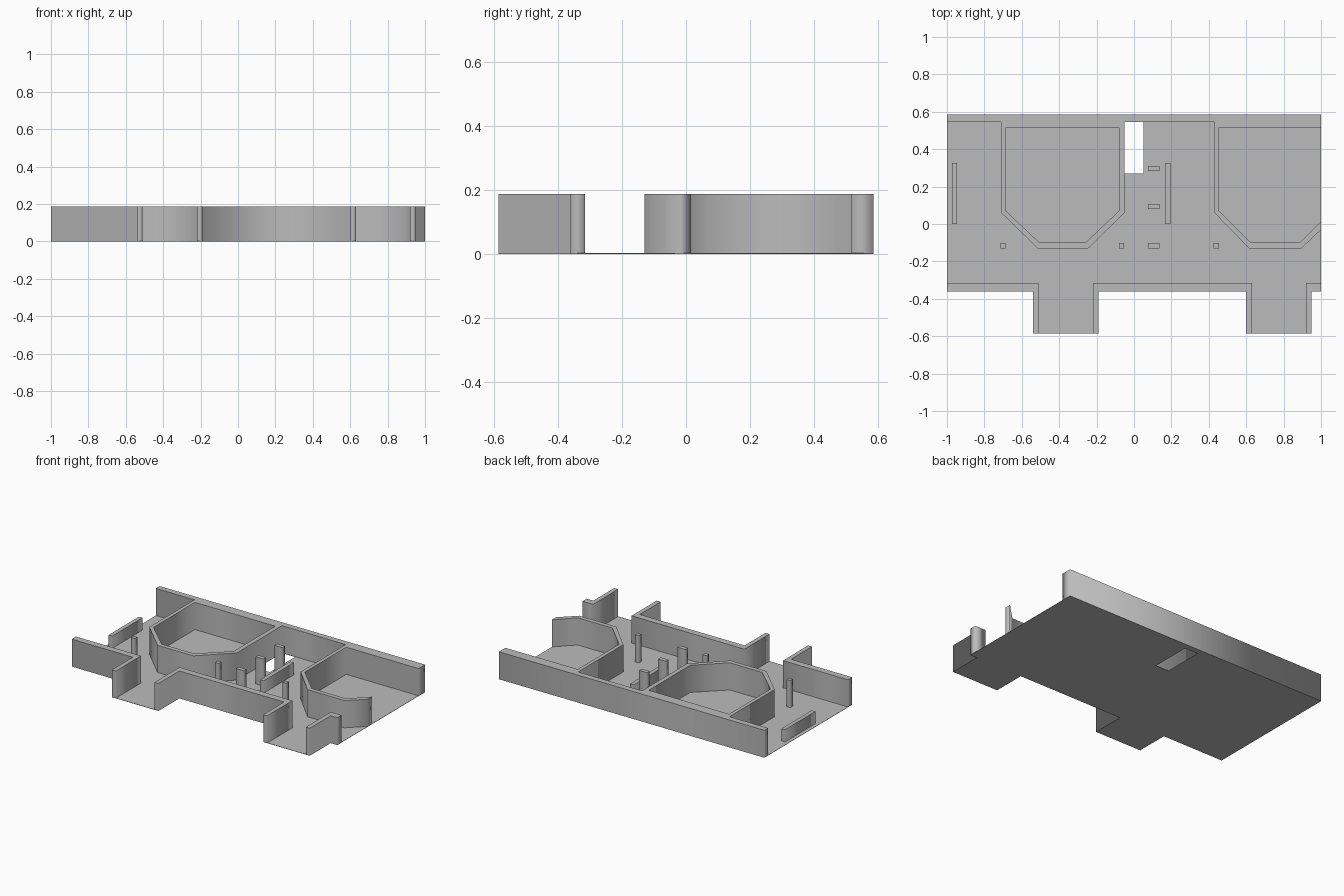
import bpy

cube = bpy.data.objects.get("Cube")
if cube:
    bpy.data.objects.remove(cube, do_unlink=True)

FLOOR = 0.002
TOP = 0.187
LOW = 0.085

grey = bpy.data.materials.new("plain grey")
grey.use_nodes = True
colour = (0.5, 0.5, 0.5, 1)
grey.diffuse_color = colour
grey.node_tree.nodes["Principled BSDF"].inputs["Base Color"].default_value = colour


def slab(name, loops, z0, z1):
    """Extrude flat outlines between two heights; inner loops become holes."""
    curve = bpy.data.curves.new(name, "CURVE")
    curve.dimensions = "2D"
    curve.fill_mode = "BOTH"
    curve.extrude = (z1 - z0) / 2
    for loop in loops:
        spline = curve.splines.new("POLY")
        spline.points.add(len(loop) - 1)
        for point, (x, y) in zip(spline.points, loop):
            point.co = (x, y, 0, 1)
        spline.use_cyclic_u = True
    obj = bpy.data.objects.new(name, curve)
    obj.location.z = (z0 + z1) / 2
    bpy.context.collection.objects.link(obj)
    bpy.ops.object.select_all(action="DESELECT")
    obj.select_set(True)
    bpy.context.view_layer.objects.active = obj
    bpy.ops.object.convert(target="MESH")
    obj = bpy.context.object
    obj.data.materials.clear()
    obj.data.materials.append(grey)
    return obj


def rect(x0, x1, y0, y1):
    return [(x0, y0), (x1, y0), (x1, y1), (x0, y1)]


# Key lines of the plan
back, back_in, room_back = 0.585, 0.545, 0.515
front, front_in, porch = -0.36, -0.315, -0.585
a0, a1 = -0.54, -0.19        # first porch
b0, b1 = 0.60, 0.95          # second porch
t = 0.03                     # porch wall thickness

# Floor with two porches and a shaft opening
floor_outline = [
    (-1, back), (-1, front), (a0, front), (a0, porch), (a1, porch), (a1, front),
    (b0, front), (b0, porch), (b1, porch), (b1, front), (1, front), (1, back)]
slab("floor", [floor_outline, rect(-0.05, 0.05, 0.27, back_in)], 0, FLOOR)

# Back wall joined to the two chamfered rooms; the second is open at the side
rooms = [
    (-1, back), (-1, back_in),
    (-0.71, back_in), (-0.71, 0.06), (-0.515, -0.13),
    (-0.245, -0.13), (-0.05, 0.06), (-0.05, back_in),
    (0.43, back_in), (0.43, 0.06), (0.615, -0.13), (0.895, -0.13), (1, -0.03),
    (1, 0.015), (0.885, -0.1), (0.625, -0.1), (0.455, 0.07),
    (0.455, room_back), (1, room_back), (1, back)]
room_inside = [
    (-0.685, room_back), (-0.685, 0.07), (-0.505, -0.1),
    (-0.26, -0.1), (-0.08, 0.07), (-0.08, room_back)]
slab("back_wall_and_rooms", [rooms, room_inside], FLOOR, TOP)

# Front walls with porch returns
slab("front_wall_right", [[
    (-1, front), (a0, front), (a0, porch), (a0 + t, porch),
    (a0 + t, front_in), (-1, front_in)]], FLOOR, TOP)
slab("front_wall_middle", [[
    (a1, front), (b0, front), (b0, porch), (b0 + t, porch), (b0 + t, front_in),
    (a1 - t, front_in), (a1 - t, porch), (a1, porch)]], FLOOR, TOP)
slab("front_wall_left", [[
    (1, front), (b1, front), (b1, porch), (b1 - t, porch),
    (b1 - t, front_in), (1, front_in)]], FLOOR, TOP)

# Free-standing posts
for i, x in enumerate((-0.7, -0.067, 0.44)):
    slab(f"square_post_{i + 1}", [rect(x - 0.014, x + 0.014, -0.13, -0.102)], FLOOR, TOP)
for i, y in enumerate((0.297, 0.094, -0.116)):
    slab(f"wide_post_{i + 1}", [rect(0.075, 0.135, y - 0.014, y + 0.014)], FLOOR, TOP)

# Low partitions
for name, x in (("low_partition_right", -0.96), ("low_partition_left", 0.18)):
    slab(name, [rect(x - 0.014, x + 0.014, 0, 0.325)], FLOOR, LOW)
